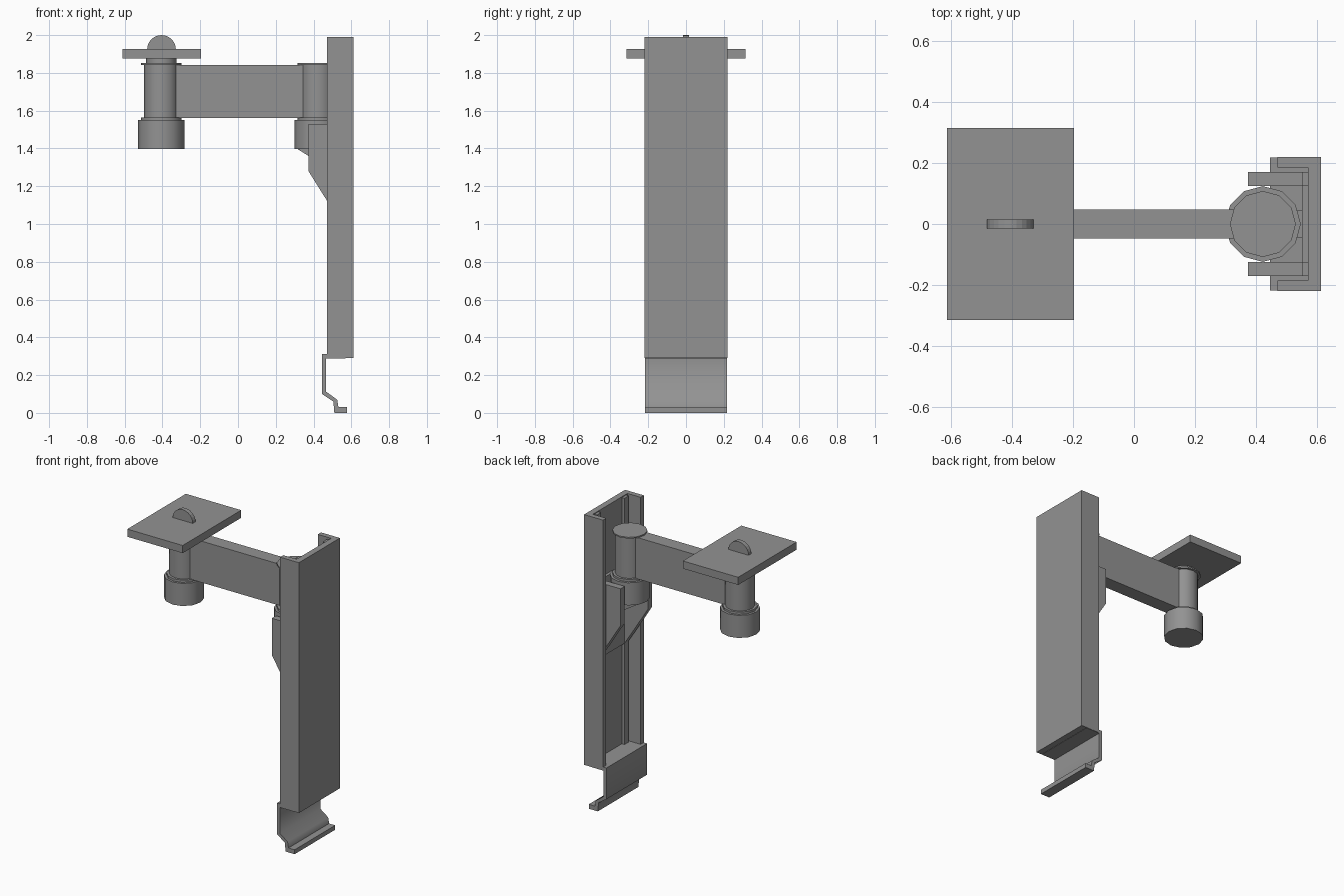
import bpy, bmesh, math

if "Cube" in bpy.data.objects:
    bpy.data.objects.remove(bpy.data.objects["Cube"])

# Dark grey finish shared by every part
grey = bpy.data.materials.new("dark_grey")
grey.diffuse_color = (.29, .29, .29, 1)
grey.use_nodes = True
grey.node_tree.nodes["Principled BSDF"].inputs["Base Color"].default_value = grey.diffuse_color


def extrude(name, profile, a, b, axis="y"):
    """Solid from a flat profile (x-z along y, or x-y along z) swept from a to b."""
    n = len(profile)
    if axis == "y":
        verts = [(u, d, v) for d in (a, b) for u, v in profile]
    else:
        verts = [(u, v, d) for d in (a, b) for u, v in profile]
    faces = [list(range(n)), list(range(2 * n - 1, n - 1, -1))]
    faces += [[(i + 1) % n, i, i + n, (i + 1) % n + n] for i in range(n)]
    mesh = bpy.data.meshes.new(name)
    mesh.from_pydata(verts, [], faces)
    bm = bmesh.new()
    bm.from_mesh(mesh)
    bmesh.ops.recalc_face_normals(bm, faces=bm.faces)
    bm.to_mesh(mesh)
    bm.free()
    ob = bpy.data.objects.new(name, mesh)
    bpy.context.collection.objects.link(ob)
    mesh.materials.append(grey)
    return ob


def box(name, x0, x1, y0, y1, z0, z1):
    return extrude(name, [(x0, z0), (x1, z0), (x1, z1), (x0, z1)], y0, y1)


def smooth(ob, degrees):
    bpy.ops.object.select_all(action='DESELECT')
    ob.select_set(True)
    bpy.context.view_layer.objects.active = ob
    bpy.ops.object.shade_smooth_by_angle(angle=math.radians(degrees))


def cylinder(name, x, r, z0, z1, sides=12):
    bpy.ops.mesh.primitive_cylinder_add(vertices=sides, radius=r, depth=z1 - z0,
                                        location=(x, 0, (z0 + z1) / 2))
    ob = bpy.context.object
    ob.name = name
    ob.data.materials.append(grey)
    smooth(ob, 40)
    return ob


# Upright C-shaped rail, open towards the arm
extrude("rail", [(.47, -.22), (.612, -.22), (.612, .22), (.47, .22),
                 (.47, .185), (.57, .185), (.57, -.185), (.47, -.185)], .29, 1.99, "z")

# Bent hook strip closing the bottom of the rail
hook = extrude("bottom_hook", [(.445, .312), (.445, .10), (.505, .06), (.51, 0), (.578, 0),
                               (.578, .03), (.532, .03), (.525, .07), (.467, .112),
                               (.467, .288), (.57, .288), (.57, .312)], -.218, .218)
smooth(hook, 60)

# Guide strips along the rail and the carriage cheeks that ride on them
cheek = [(.373, 1.53), (.373, 1.28), (.47, 1.125), (.55, 1.0), (.55, 1.53)]
for side, y0, y1 in (("left", -.17, -.125), ("right", .125, .17)):
    box("guide_strip_" + side, .55, .571, y0, y1, .31, 1.985)
    extrude("carriage_cheek_" + side, cheek, y0, y1)
box("carriage_back", .55, .571, -.125, .125, 1.0, 1.53)
extrude("hinge_gusset", [(.31, 1.40), (.55, 1.40), (.55, 1.25)], -.045, .045)

# Swing arm
box("swing_arm", -.408, .422, -.048, .048, 1.562, 1.843)

# Pivot posts at each end of the arm
for end, x in (("outer", -.406), ("inner", .422)):
    cylinder(end + "_post", x, .092, 1.55, 1.845)
    cylinder(end + "_cap", x, .108, 1.843, 1.852)
    cylinder(end + "_collar", x, .108, 1.545, 1.565)
    cylinder(end + "_knob", x, .124, 1.397, 1.55)

# Mounting plate with half-round tab
cylinder("plate_stem", -.406, .08, 1.85, 1.88)
box("mount_plate", -.612, -.196, -.314, .314, 1.875, 1.927)
arc = [(-.405 + .076 * math.cos(math.pi * i / 12), 1.925 + .075 * math.sin(math.pi * i / 12))
       for i in range(13)]
extrude("plate_tab", arc, -.015, .015)
